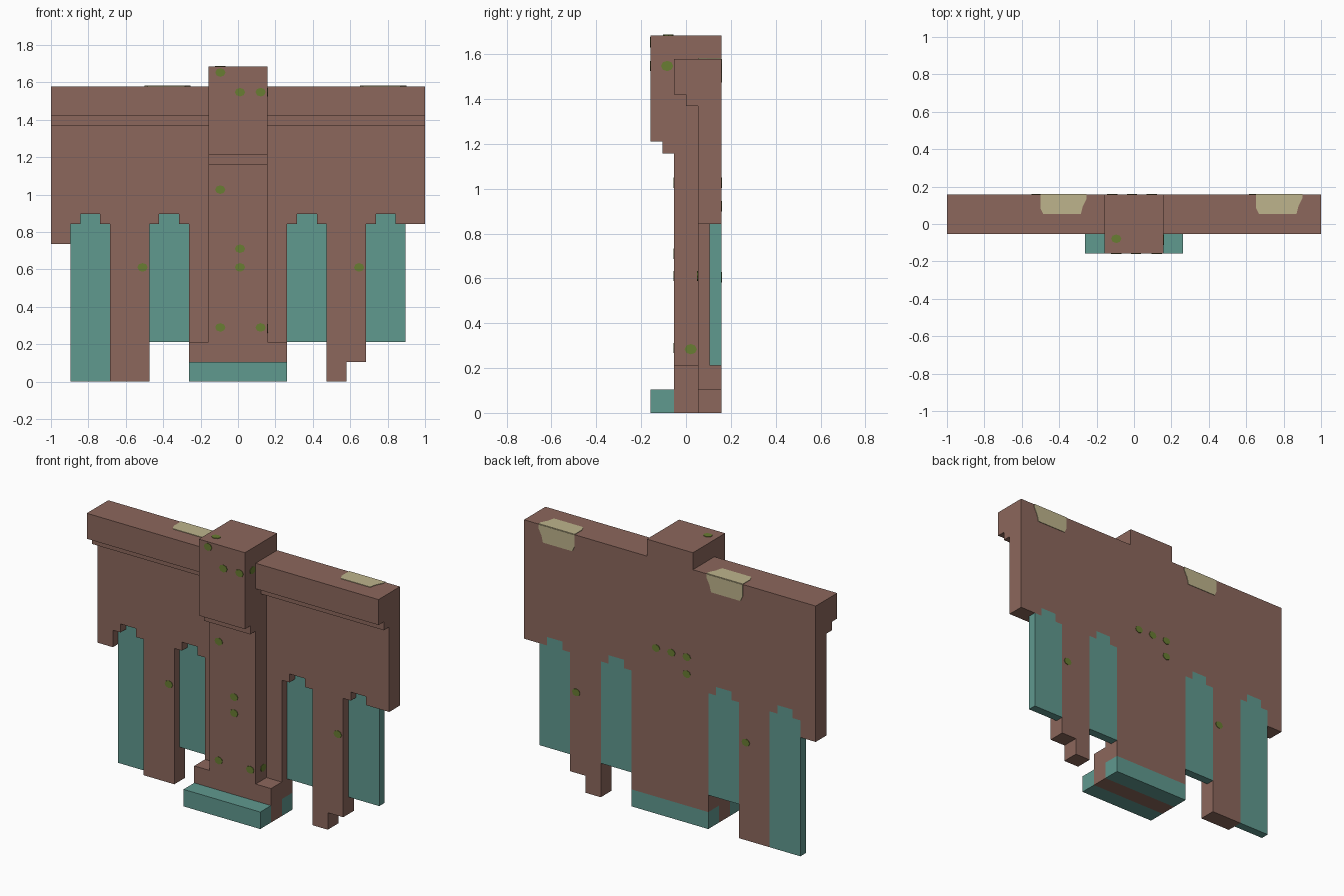
import bpy, bmesh, math
from mathutils import Vector

U = 2 / 19  # one masonry module

cube = bpy.data.objects.get("Cube")
if cube:
    bpy.data.objects.remove(cube, do_unlink=True)


def material(name, rgb):
    m = bpy.data.materials.new(name)
    m.use_nodes = True
    m.diffuse_color = (*rgb, 1)
    m.node_tree.nodes["Principled BSDF"].inputs["Base Color"].default_value = (*rgb, 1)
    return m


BRICK = material("brown brick", (0.262, 0.136, 0.107))
TEAL = material("teal stone", (0.117, 0.319, 0.275))
CREAM = material("cream plaster", (0.515, 0.456, 0.263))
MOSS = material("moss green", (0.141, 0.205, 0.032))


def prism(name, outline, axis, start, end, mat):
    """Extrude an outline, given in modules, along one axis."""
    bm = bmesh.new()

    def place(p, depth):
        c = list(p)
        c.insert("xyz".index(axis), depth)
        return Vector(c) * U

    face = bm.faces.new([bm.verts.new(place(p, start)) for p in outline])
    ext = bmesh.ops.extrude_face_region(bm, geom=[face])
    moved = [v for v in ext["geom"] if isinstance(v, bmesh.types.BMVert)]
    shift = Vector()
    shift["xyz".index(axis)] = (end - start) * U
    bmesh.ops.translate(bm, verts=moved, vec=shift)
    bmesh.ops.recalc_face_normals(bm, faces=bm.faces)
    mesh = bpy.data.meshes.new(name)
    bm.to_mesh(mesh)
    bm.free()
    mesh.materials.append(mat)
    obj = bpy.data.objects.new(name, mesh)
    bpy.context.collection.objects.link(obj)
    return obj


def box(name, x, y, z, mat):
    return prism(name, [(x[0], z[0]), (x[1], z[0]), (x[1], z[1]), (x[0], z[1])],
                 "y", y[0], y[1], mat)


def arch(left):
    """Stepped head of an opening two modules wide."""
    return [(left, 8), (left + .5, 8), (left + .5, 8.5),
            (left + 1.5, 8.5), (left + 1.5, 8), (left + 2, 8)]


# Wall with four stepped openings, two legs and ragged ends
wall = [(-9.5, 15), (-9.5, 7), (-8.5, 7)] + arch(-8.5)
wall += [(-6.5, 0), (-4.5, 0)] + arch(-4.5)
wall += [(-2.5, 1), (2.5, 1)] + arch(2.5)
wall += [(4.5, 0), (5.5, 0), (5.5, 1), (6.5, 1)] + arch(6.5)[:-1]
wall += [(9.5, 8), (9.5, 15)]
prism("wall", wall, "y", .5, 1.5, BRICK)

# Recessed panels in the openings
for name, left, bottom in (("outer_right", -8.5, 0), ("inner_right", -4.5, 2),
                           ("inner_left", 2.5, 2), ("outer_left", 6.5, 2)):
    prism("panel_" + name, [(left, bottom)] + arch(left) + [(left + 2, bottom)],
          "y", 1, 1.5, TEAL)

# Stepped cornice
cornice = [(.5, 13), (0, 13), (0, 13.5), (-.5, 13.5), (-.5, 15), (.5, 15)]
prism("cornice", cornice, "x", -9.5, 9.5, BRICK)

# Central pillar, its plinth and overhanging cap
box("pillar", (-1.5, 1.5), (-.5, .5), (2, 11), BRICK)
box("plinth", (-2.5, 2.5), (-.5, .5), (0, 2), BRICK)
cap = [(-1.5, 11.5), (-1.5, 16), (1.5, 16), (1.5, 15),
       (.5, 15), (.5, 11), (-1, 11), (-1, 11.5)]
prism("pillar_cap", cap, "x", -1.5, 1.5, BRICK)

# Footing in front of and behind the plinth
box("front_footing", (-2.5, 2.5), (-1.5, -.5), (0, 1), TEAL)
box("back_footing", (-2.5, 2.5), (.5, 1.5), (0, 1), TEAL)

# Plaster patches folding over the top back edge
T = .03
for side, left in (("right", -4.75), ("left", 6.2)):
    w = 2.35
    top = [(left, 1.5), (left, .8), (left + .15, .5), (left + w - .3, .5),
           (left + w - .2, .9), (left + w, 1.3), (left + w, 1.5)]
    prism("plaster_top_" + side, top, "z", 15, 15 + T, CREAM)
    back = [(x, 13.5 + y) for x, y in top]
    prism("plaster_back_" + side, back, "y", 1.5, 1.5 + T, CREAM)


def moss(axis, surface, direction, spots):
    """Small round moss plates on a flat surface."""
    for a, b in spots:
        ring = [(a + .26 * math.cos(i * math.tau / 8), b + .22 * math.sin(i * math.tau / 8))
                for i in range(8)]
        prism("moss_spot", ring, axis, surface, surface + direction * T, MOSS)


# Moss on the cap, pillar, legs and back
moss("y", -1.5, -1, [(-.9, 15.7), (.1, 14.7), (1.15, 14.7)])
moss("y", -.5, -1, [(-.9, 9.75), (.1, 6.75), (.1, 5.8), (-.9, 2.75), (1.15, 2.75)])
moss("y", .5, -1, [(-4.85, 5.8), (6.15, 5.8)])
moss("y", 1.5, 1, [(.9, 9.75), (-.1, 9.75), (-1.1, 9.75), (-1.1, 8.75),
                   (6.1, 5.75), (-4.95, 5.75)])
moss("x", 1.5, 1, [(-.8, 14.7), (.2, 2.7)])
moss("z", 16, 1, [(-.9, -.75)])
